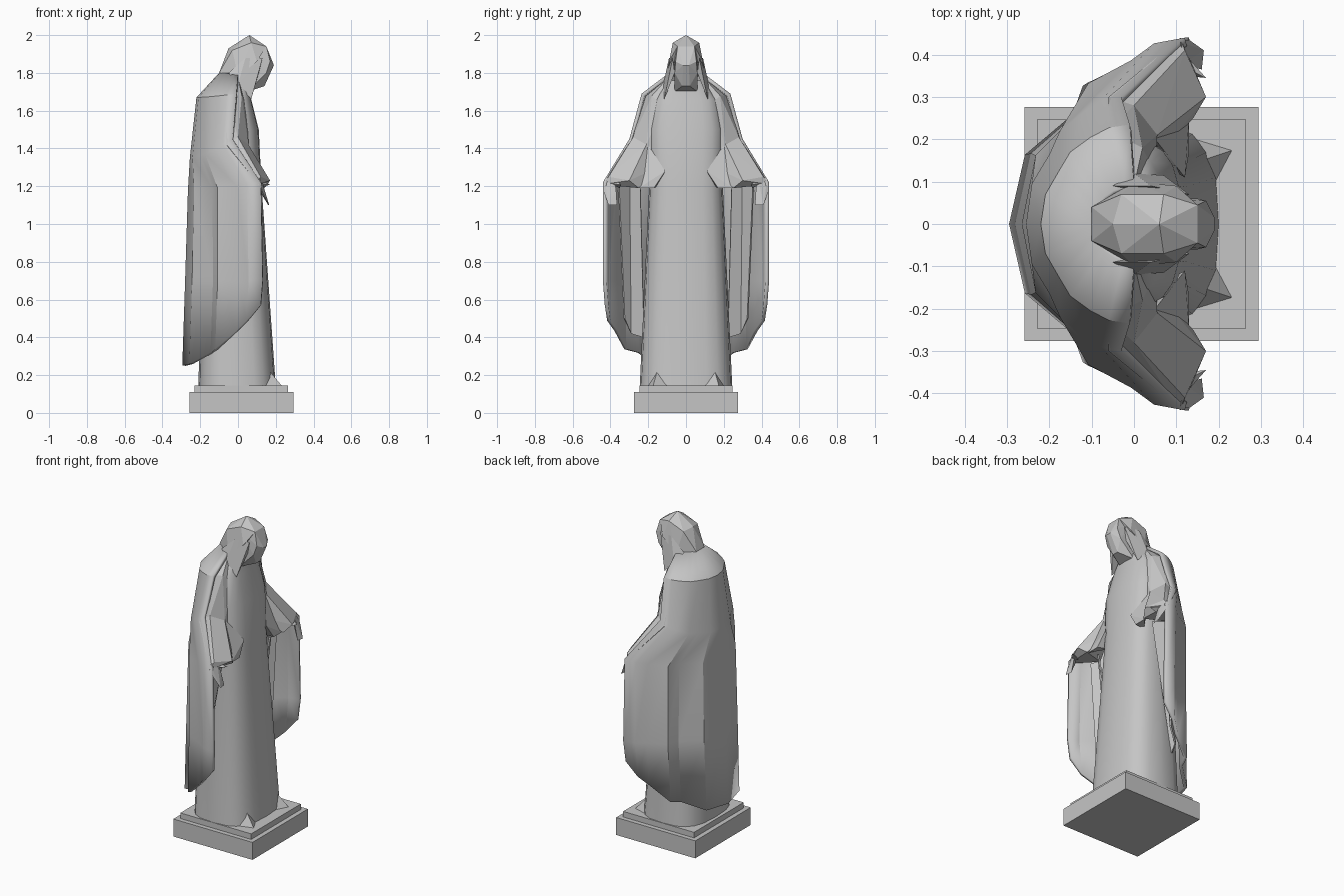
import bpy, bmesh, math

if "Cube" in bpy.data.objects:
    bpy.data.objects.remove(bpy.data.objects["Cube"])

GREY = (0.56, 0.56, 0.56, 1)
stone = bpy.data.materials.new("grey stone")
stone.use_nodes = True
stone.diffuse_color = GREY
stone.node_tree.nodes["Principled BSDF"].inputs["Base Color"].default_value = GREY


def finish(name, bm, mirrored=False, smooth_angle=None, thickness=None):
    """Turn a bmesh into a finished stone object."""
    bmesh.ops.recalc_face_normals(bm, faces=bm.faces)
    mesh = bpy.data.meshes.new(name)
    bm.to_mesh(mesh)
    bm.free()
    mesh.materials.append(stone)
    obj = bpy.data.objects.new(name, mesh)
    bpy.context.collection.objects.link(obj)
    if mirrored:
        mirror = obj.modifiers.new("Mirror", "MIRROR")
        mirror.use_axis = (False, True, False)
    if thickness:
        solidify = obj.modifiers.new("Solidify", "SOLIDIFY")
        solidify.thickness = thickness
        solidify.offset = -1
    if smooth_angle:
        bpy.ops.object.select_all(action="DESELECT")
        obj.select_set(True)
        bpy.context.view_layer.objects.active = obj
        bpy.ops.object.shade_smooth_by_angle(angle=math.radians(smooth_angle))


def block(name, centre_x, half_size, bottom, top):
    bm = bmesh.new()
    bmesh.ops.create_cube(bm, size=2)
    for vert in bm.verts:
        vert.co.x = centre_x + vert.co.x * half_size
        vert.co.y *= half_size
        vert.co.z = top if vert.co.z > 0 else bottom
    finish(name, bm)


def hull(name, points, paired=True):
    """Faceted solid around points: a left and right pair, or one centred piece."""
    bm = bmesh.new()
    for x, y, z in points:
        bm.verts.new((x, y, z))
        if not paired:
            bm.verts.new((x, -y, z))
    bmesh.ops.convex_hull(bm, input=bm.verts[:])
    finish(name, bm, mirrored=paired)


def bridge(bm, rows, closed=False):
    rings = [[bm.verts.new(point) for point in row] for row in rows]
    count = len(rings[0])
    for lower, upper in zip(rings, rings[1:]):
        for i in range(count if closed else count - 1):
            j = (i + 1) % count
            bm.faces.new((lower[i], lower[j], upper[j], upper[i]))
    return rings


# Stepped pedestal
block("plinth", 0.018, 0.276, 0, 0.11)
block("plinth_step", 0.018, 0.247, 0.11, 0.145)


# Gown: stacked boxy ovals
def squircle(value):
    return math.copysign(abs(value) ** 0.68, value)


def gown_ring(z, back, front, half_width, sides=20):
    middle, reach = (back + front) / 2, (front - back) / 2
    angles = [math.tau * i / sides for i in range(sides)]
    return [(middle + reach * squircle(math.cos(a)), half_width * squircle(math.sin(a)), z)
            for a in angles]


bm = bmesh.new()
rings = bridge(bm, [
    gown_ring(z=0.14, back=-0.21, front=0.2, half_width=0.245),
    gown_ring(z=1.2, back=-0.18, front=0.125, half_width=0.195),
    gown_ring(z=1.5, back=-0.17, front=0.11, half_width=0.2),
    gown_ring(z=1.66, back=-0.13, front=0.07, half_width=0.17),
    gown_ring(z=1.76, back=-0.08, front=0.06, half_width=0.09),
], closed=True)
bm.faces.new(rings[0])
bm.faces.new(rings[-1])
finish("gown", bm, smooth_angle=40)

# Pointed gown folds over the feet
hull("foot_fold", [(0.235, 0.175, 0.14), (0.16, 0.15, 0.23), (0.12, 0.21, 0.14),
                   (0.19, 0.09, 0.14), (0.1, 0.1, 0.14)])

# Cloak: the folded outline gives depth and width fractions from back centre to front edge
FOLDS = [(0, 0), (0.09, 0.38), (0.36, 0.6), (0.42, 0.76), (0.69, 0.88), (0.82, 0.97), (1, 1)]


def cloak_row(back_z, front_z, back, front, half_width, fold):
    """Blend a smooth quarter oval towards the folded outline."""
    row = []
    for i, (depth, width) in enumerate(FOLDS):
        angle = i / (len(FOLDS) - 1) * math.pi / 2
        u = depth * fold + (1 - math.cos(angle)) * (1 - fold)
        v = width * fold + math.sin(angle) * (1 - fold)
        row.append((back + (front - back) * u, half_width * v,
                    back_z + (front_z - back_z) * u ** 1.5))
    return row


bm = bmesh.new()
bridge(bm, [
    cloak_row(back_z=1.8, front_z=1.8, back=-0.1, front=0, half_width=0.09, fold=0),
    cloak_row(back_z=1.67, front_z=1.69, back=-0.22, front=-0.01, half_width=0.235, fold=0.3),
    cloak_row(back_z=1.35, front_z=1.45, back=-0.255, front=-0.03, half_width=0.3, fold=0.5),
    cloak_row(back_z=1.18, front_z=1.22, back=-0.265, front=0.12, half_width=0.44, fold=0.9),
    cloak_row(back_z=0.7, front_z=0.7, back=-0.28, front=0.13, half_width=0.44, fold=1),
    cloak_row(back_z=0.25, front_z=0.57, back=-0.295, front=0.12, half_width=0.43, fold=1),
])
finish("cloak", bm, mirrored=True, smooth_angle=25, thickness=0.02)

# Inner fold of the cloak, hanging between gown and front edge
bm = bmesh.new()
bridge(bm, [[(0.06, 0.24, 1.2), (0, 0.3, 1.2), (0.02, 0.36, 1.2)],
            [(-0.1, 0.22, 0.4), (-0.07, 0.29, 0.42), (0, 0.33, 0.5)]])
finish("cloak_lining", bm, mirrored=True, thickness=0.01)

# Sleeves: upper arm, then a wide hanging cuff and its fold onto the gown
elbow = [(-0.06, 0.3, 1.42), (0, 0.28, 1.46), (0.055, 0.21, 1.42), (0.05, 0.15, 1.3)]
hull("upper_sleeve", elbow + [(-0.06, 0.22, 1.68), (0.02, 0.18, 1.68), (0.05, 0.12, 1.62),
                              (0, 0.09, 1.78)])
hull("cuff", elbow + [(0.11, 0.44, 1.21), (0.12, 0.41, 1.25), (0.17, 0.3, 1.23),
                      (0.14, 0.25, 1.19), (0, 0.3, 1.2)])
hull("cuff_fold", [(0.05, 0.2, 1.42), (0.12, 0.11, 1.28), (0.13, 0.17, 1.19),
                   (0.13, 0.25, 1.19), (0.05, 0.15, 1.2)])

# Open hands
hull("hand", [(0.11, 0.43, 1.24), (0.12, 0.38, 1.25), (0.13, 0.435, 1.17), (0.14, 0.37, 1.18),
              (0.165, 0.41, 1.1), (0.16, 0.365, 1.1), (0.1, 0.4, 1.2)])
hull("thumb", [(0.12, 0.37, 1.23), (0.13, 0.39, 1.21), (0.17, 0.345, 1.21), (0.12, 0.35, 1.19)])

# Veil over the head, with its two falling front corners
hull("veil", [(-0.05, 0, 1.93), (-0.03, 0.07, 1.92), (0.06, 0, 2), (0.07, 0.07, 1.96),
              (0.15, 0.045, 1.94), (0.1, 0.09, 1.86), (-0.1, 0.04, 1.8), (0, 0.1, 1.78)],
     paired=False)
hull("veil_corner", [(0.13, 0.07, 1.88), (0.04, 0.09, 1.88), (0.11, 0.06, 1.8),
                     (-0.05, 0.09, 1.8), (0.07, 0.115, 1.66), (0, 0.12, 1.74)])

# Bowed face
hull("face", [(0.06, 0.06, 1.93), (0.15, 0.045, 1.94), (0.17, 0.055, 1.86), (0.15, 0.06, 1.8),
              (0.19, 0.015, 1.84), (0.14, 0.02, 1.73), (0.05, 0.06, 1.7)], paired=False)
